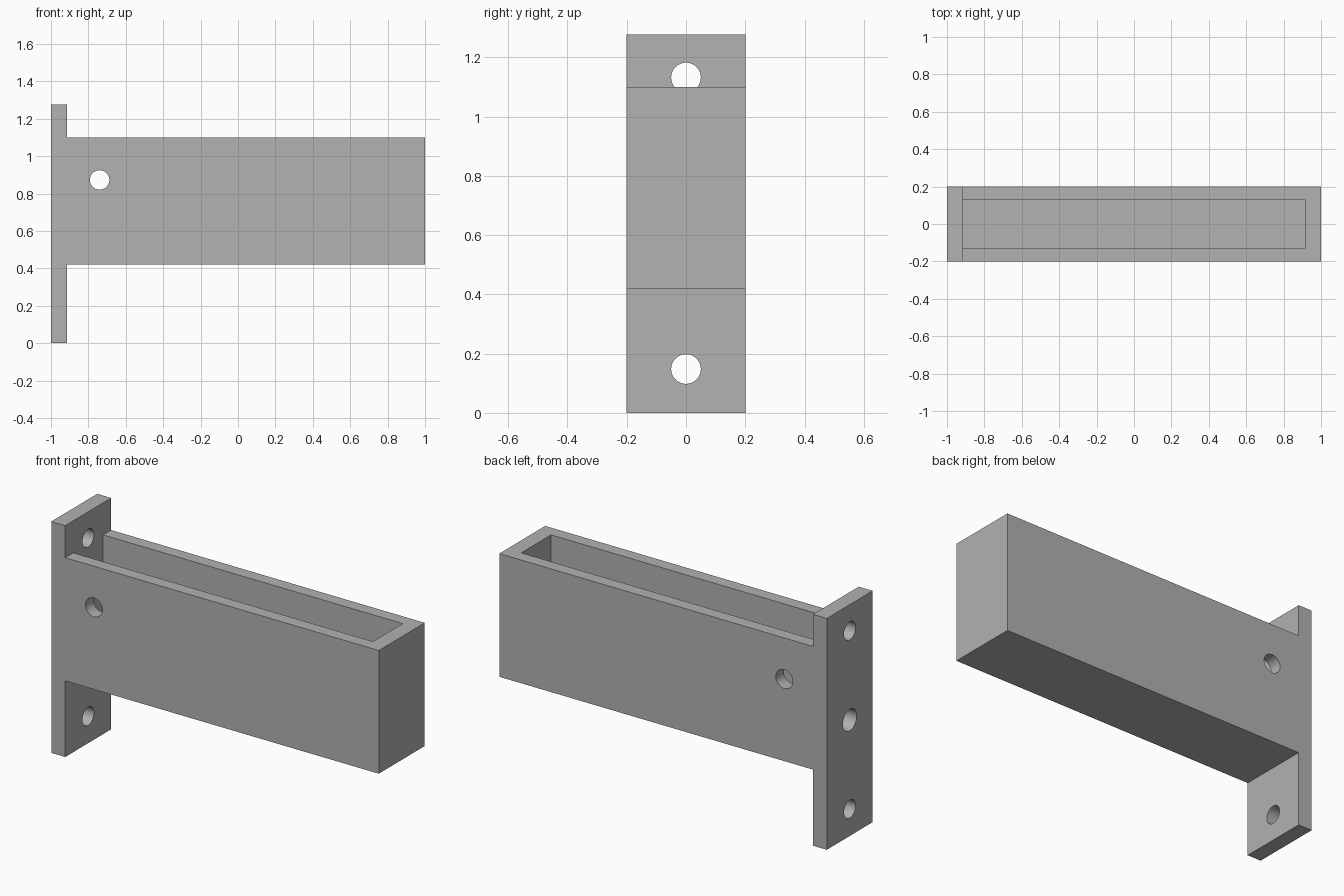
import bpy
import bmesh
from math import pi, radians
from mathutils import Matrix, Vector

if "Cube" in bpy.data.objects:
    bpy.data.objects.remove(bpy.data.objects["Cube"], do_unlink=True)

# Main dimensions
HALF_WIDTH = 0.2
PLATE_X = -0.915
PLATE_TOP = 1.277
BOX_BOTTOM, BOX_TOP = 0.42, 1.1
WALL = 0.085

grey = bpy.data.materials.new("light grey")
grey.use_nodes = True
colour = (0.445, 0.445, 0.445, 1)
grey.diffuse_color = colour
grey.node_tree.nodes["Principled BSDF"].inputs["Base Color"].default_value = colour


def make_object(name, bm):
    bmesh.ops.recalc_face_normals(bm, faces=bm.faces)
    mesh = bpy.data.meshes.new(name)
    bm.to_mesh(mesh)
    bm.free()
    mesh.materials.append(grey)
    obj = bpy.data.objects.new(name, mesh)
    bpy.context.collection.objects.link(obj)
    return obj


def box(name, low, high):
    low, high = Vector(low), Vector(high)
    bm = bmesh.new()
    matrix = Matrix.Translation((low + high) / 2) @ Matrix.Diagonal((*(high - low), 1))
    bmesh.ops.create_cube(bm, size=1, matrix=matrix)
    return make_object(name, bm)


def drill(name, centre, radius, depth, axis):
    turn = Matrix.Rotation(pi / 2, 4, "Y" if axis == "X" else "X")
    bm = bmesh.new()
    bmesh.ops.create_cone(bm, cap_ends=True, segments=48, radius1=radius, radius2=radius,
                          depth=depth, matrix=Matrix.Translation(centre) @ turn)
    return make_object(name, bm)


# Side profile of mounting plate and arm, extruded across the width
profile = [(-1, 0), (PLATE_X, 0), (PLATE_X, BOX_BOTTOM), (1, BOX_BOTTOM),
           (1, BOX_TOP), (PLATE_X, BOX_TOP), (PLATE_X, PLATE_TOP), (-1, PLATE_TOP)]
bm = bmesh.new()
face = bm.faces.new([bm.verts.new((x, -HALF_WIDTH, z)) for x, z in profile])
extruded = bmesh.ops.extrude_face_region(bm, geom=[face])["geom"]
bmesh.ops.translate(bm, vec=(0, 2 * HALF_WIDTH, 0),
                    verts=[v for v in extruded if isinstance(v, bmesh.types.BMVert)])
bracket = make_object("trough_bracket", bm)

# Open-topped cavity, plate screw holes and the cross pin hole
cutters = [box("cavity_cutter", (PLATE_X, -0.13, BOX_BOTTOM + WALL), (1 - WALL, 0.13, 1.2))]
for z, radius in ((0.148, 0.05), (0.64, 0.06), (1.132, 0.05)):
    cutters.append(drill("screw_hole_cutter", (-0.96, 0, z), radius, 0.2, "X"))
cutters.append(drill("pin_hole_cutter", (-0.74, 0, 0.873), 0.052, 1, "Y"))

for cutter in cutters:
    cutter.hide_render = True
    cut = bracket.modifiers.new(cutter.name, "BOOLEAN")
    cut.operation = "DIFFERENCE"
    cut.solver = "EXACT"
    cut.object = cutter

# Bake the cuts and drop the cutters
depsgraph = bpy.context.evaluated_depsgraph_get()
baked = bpy.data.meshes.new_from_object(bracket.evaluated_get(depsgraph))
bracket.modifiers.clear()
bracket.data = baked
for cutter in cutters:
    bpy.data.objects.remove(cutter, do_unlink=True)

# Smooth hole walls, sharp edges elsewhere
bpy.ops.object.select_all(action="DESELECT")
bracket.select_set(True)
bpy.context.view_layer.objects.active = bracket
bpy.ops.object.shade_smooth_by_angle(angle=radians(30))
